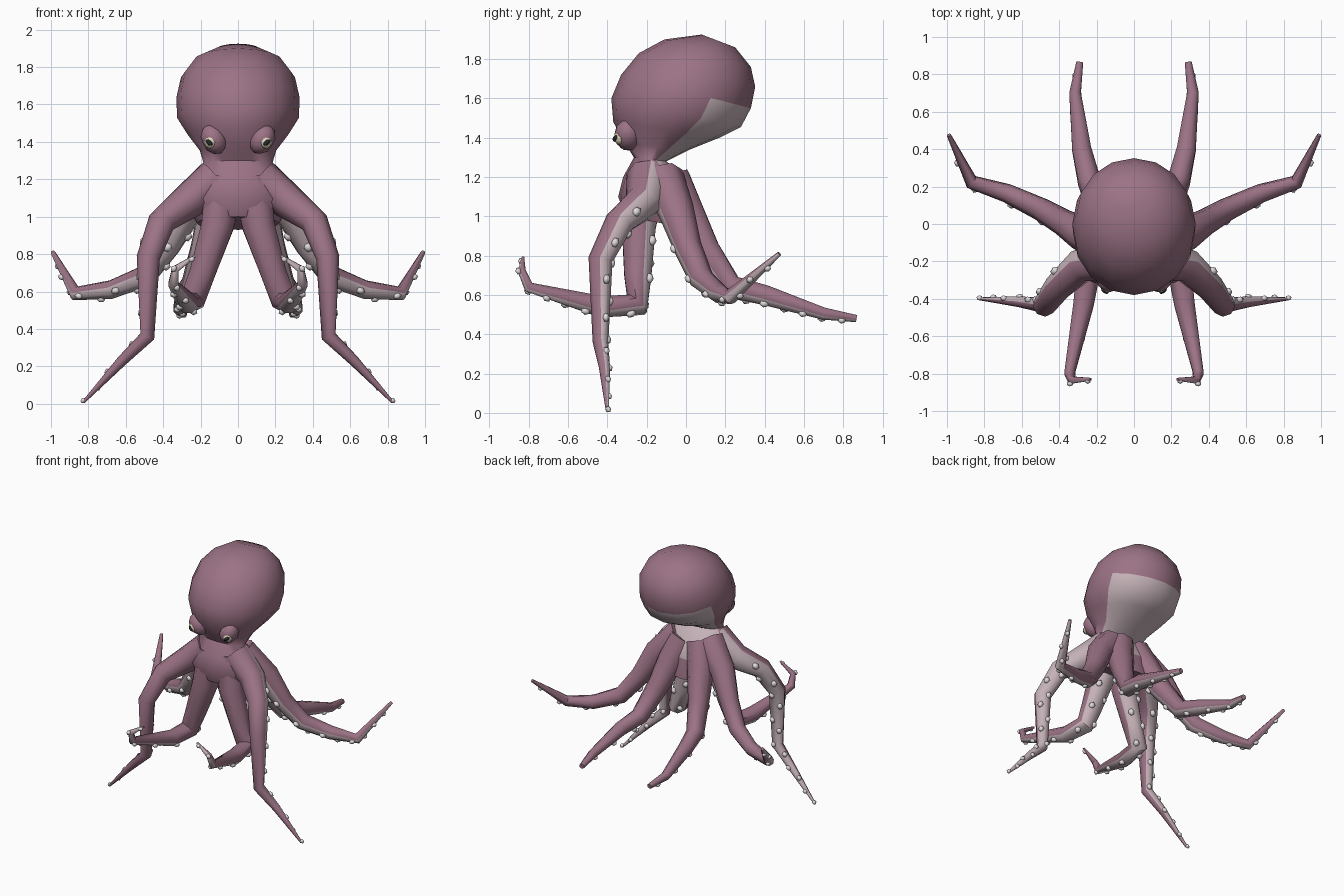
import bpy, bmesh, math
from mathutils import Vector, Matrix

if "Cube" in bpy.data.objects:
    bpy.data.objects.remove(bpy.data.objects["Cube"])


def material(name, rgb):
    m = bpy.data.materials.new(name)
    m.diffuse_color = (*rgb, 1)
    m.use_nodes = True
    m.node_tree.nodes["Principled BSDF"].inputs["Base Color"].default_value = m.diffuse_color
    return m


SKIN = material("mauve_skin", (0.33, 0.17, 0.235))
PALE = material("pale_underside", (0.56, 0.45, 0.48))
SUCKER = material("sucker_pale", (0.75, 0.70, 0.71))
EYE = material("eye_cream", (0.72, 0.68, 0.48))
BLACK = material("pupil_black", (0.02, 0.02, 0.02))


def finish(name, bm, mats, angle=40):
    bmesh.ops.recalc_face_normals(bm, faces=bm.faces)
    me = bpy.data.meshes.new(name)
    bm.to_mesh(me)
    bm.free()
    ob = bpy.data.objects.new(name, me)
    bpy.context.collection.objects.link(ob)
    for m in mats:
        me.materials.append(m)
    bpy.ops.object.select_all(action='DESELECT')
    ob.select_set(True)
    bpy.context.view_layer.objects.active = ob
    bpy.ops.object.shade_smooth_by_angle(angle=math.radians(angle))
    return ob


def loft(bm, rings, is_pale):
    """Skin a list of rings; is_pale(i, k) picks the second material."""
    vs = [[bm.verts.new(p) for p in r] for r in rings]
    n = len(vs[0])
    for i in range(len(vs) - 1):
        for k in range(n):
            f = bm.faces.new((vs[i][k], vs[i][(k + 1) % n],
                              vs[i + 1][(k + 1) % n], vs[i + 1][k]))
            f.material_index = int(is_pale(i, k))
    bm.faces.new(vs[0])
    bm.faces.new(vs[-1])


def ellipsoid(name, loc, size, rot, mat):
    bm = bmesh.new()
    bmesh.ops.create_icosphere(bm, subdivisions=2, radius=1)
    bm.transform(Matrix.Translation(loc) @ rot.to_4x4() @ Matrix.Diagonal((*size, 1)))
    return finish(name, bm, [mat], 60)


# Mantle, neck and web: front (y, z), back (y, z), half width of each ring
PROFILE = [
    (-.31, 1, .06, .93, .22), (-.345, 1.1, .04, 1.08, .28),
    (-.32, 1.2, 0, 1.2, .25), (-.265, 1.3, -.1, 1.28, .185),
    (-.31, 1.37, .02, 1.34, .205), (-.37, 1.48, .17, 1.4, .27),
    (-.38, 1.6, .28, 1.455, .325), (-.33, 1.72, .33, 1.55, .33),
    (-.24, 1.83, .352, 1.66, .305), (-.11, 1.9, .33, 1.76, .24),
    (.08, 1.925, .25, 1.86, .12),
]
SIDES = 16
rings = []
for fy, fz, by, bz, w in PROFILE:
    front, back = Vector((0, fy, fz)), Vector((0, by, bz))
    mid, half = (front + back) / 2, (back - front) / 2
    rings.append([mid + half * math.cos(a) + Vector((w * math.sin(a), 0, 0))
                  for a in (2 * math.pi * k / SIDES for k in range(SIDES))])
bm = bmesh.new()
loft(bm, rings, lambda i, k: 1 <= i <= 6 and (k < 3 or k >= SIDES - 3))
finish("mantle_and_web", bm, [SKIN, PALE], 45)


def build_arms(name, path, hinge, power, tip):
    """Tapered arm pair; the underside faces along tangent x hinge."""
    pts = [Vector(p) for p in path]
    hinge = Vector(hinge)
    dist = [0]
    for a, b in zip(pts, pts[1:]):
        dist.append(dist[-1] + (b - a).length)
    total = dist[-1]

    def radius(d):
        flare = .03 * max(0, 1 - d / .45)
        return tip + (.082 - tip) * (1 - (d / total) ** power) + flare

    frames, rings = [], []
    for i, p in enumerate(pts):
        t = Vector()
        if i:
            t += (p - pts[i - 1]).normalized()
        if i < len(pts) - 1:
            t += (pts[i + 1] - p).normalized()
        t.normalize()
        n = t.cross(hinge).normalized()
        b = t.cross(n)
        frames.append((n, b))
        rings.append([p + radius(dist[i]) * (n * math.cos(a) + b * math.sin(a))
                      for a in (math.pi * (k + .5) / 4 for k in range(8))])

    # Two staggered rows of suckers along the underside
    suckers = []
    d, row = .34, 1
    for i in range(len(pts) - 1):
        while d < dist[i + 1]:
            u = (d - dist[i]) / (dist[i + 1] - dist[i])
            r = radius(d)
            n = frames[i][0].lerp(frames[i + 1][0], u).normalized()
            b = frames[i][1].lerp(frames[i + 1][1], u).normalized()
            c = pts[i].lerp(pts[i + 1], u) + n * r * .8 + b * r * .5 * row
            s = .015 + .12 * r
            rot = Matrix((b.cross(n), b, n)).transposed().to_4x4()
            suckers.append(Matrix.Translation(c) @ rot
                           @ Matrix.Diagonal((s * 1.2, s, s * .9, 1)))
            row = -row
            d += .1
    for sx, side in ((1, "right"), (-1, "left")):
        flip = Matrix.Diagonal((sx, 1, 1, 1))
        bm = bmesh.new()
        # Faces 6, 7 and 0 lie around the underside direction
        loft(bm, rings, lambda i, k: k in (6, 7, 0))
        bm.transform(flip)
        finish(f"{side}_{name}", bm, [SKIN, PALE], 50)
        bm = bmesh.new()
        for m in suckers:
            bmesh.ops.create_icosphere(bm, subdivisions=1, radius=1, matrix=m)
        bm.transform(flip)
        finish(f"{side}_{name}_suckers", bm, [SUCKER], 60)


# Four arm pairs: centre line, hinge axis, taper power, tip radius
build_arms("side_front_arm", [
    (.12, -.19, 1.2), (.28, -.22, 1.07), (.41, -.34, .97), (.48, -.435, .78),
    (.485, -.435, .36), (.62, -.415, .23), (.825, -.4, .01)],
    (-.75, .3, -.6), 1.5, .008)
build_arms("front_arm", [
    (.07, -.2, 1.2), (.11, -.24, .95), (.19, -.245, .7), (.245, -.25, .55),
    (.27, -.43, .54), (.345, -.8, .64), (.335, -.835, .72), (.23, -.83, .79)],
    (-1, 0, 0), 2.2, .008)
build_arms("side_rear_arm", [
    (.12, -.12, 1.19), (.28, -.05, 1.03), (.38, .01, .84), (.5, .08, .68),
    (.68, .165, .61), (.87, .225, .59), (.99, .475, .81)],
    (.5, -.6, .45), 1.7, .012)
build_arms("back_arm", [
    (.07, -.08, 1.18), (.12, -.01, 1.04), (.18, .1, .83), (.24, .23, .64),
    (.28, .4, .6), (.315, .7, .505), (.29, .865, .48)],
    (1, 0, 0), 1.8, .02)

# Eyes: tilted brow bulge, cream eyeball and dark pupil
for sx, side in ((1, "right"), (-1, "left")):
    tilt = Matrix.Rotation(sx * math.radians(28), 3, 'Y')
    turn = Matrix.Rotation(sx * math.radians(30), 3, 'Z')
    ellipsoid(f"{side}_eye_bulge", (sx * .13, -.295, 1.415), (.066, .07, .085), tilt, SKIN)
    ellipsoid(f"{side}_eyeball", (sx * .148, -.338, 1.4), (.034, .028, .036), turn, EYE)
    ellipsoid(f"{side}_pupil", (sx * .155, -.359, 1.397), (.024, .012, .014),
              turn @ Matrix.Rotation(-sx * math.radians(35), 3, 'Y'), BLACK)
